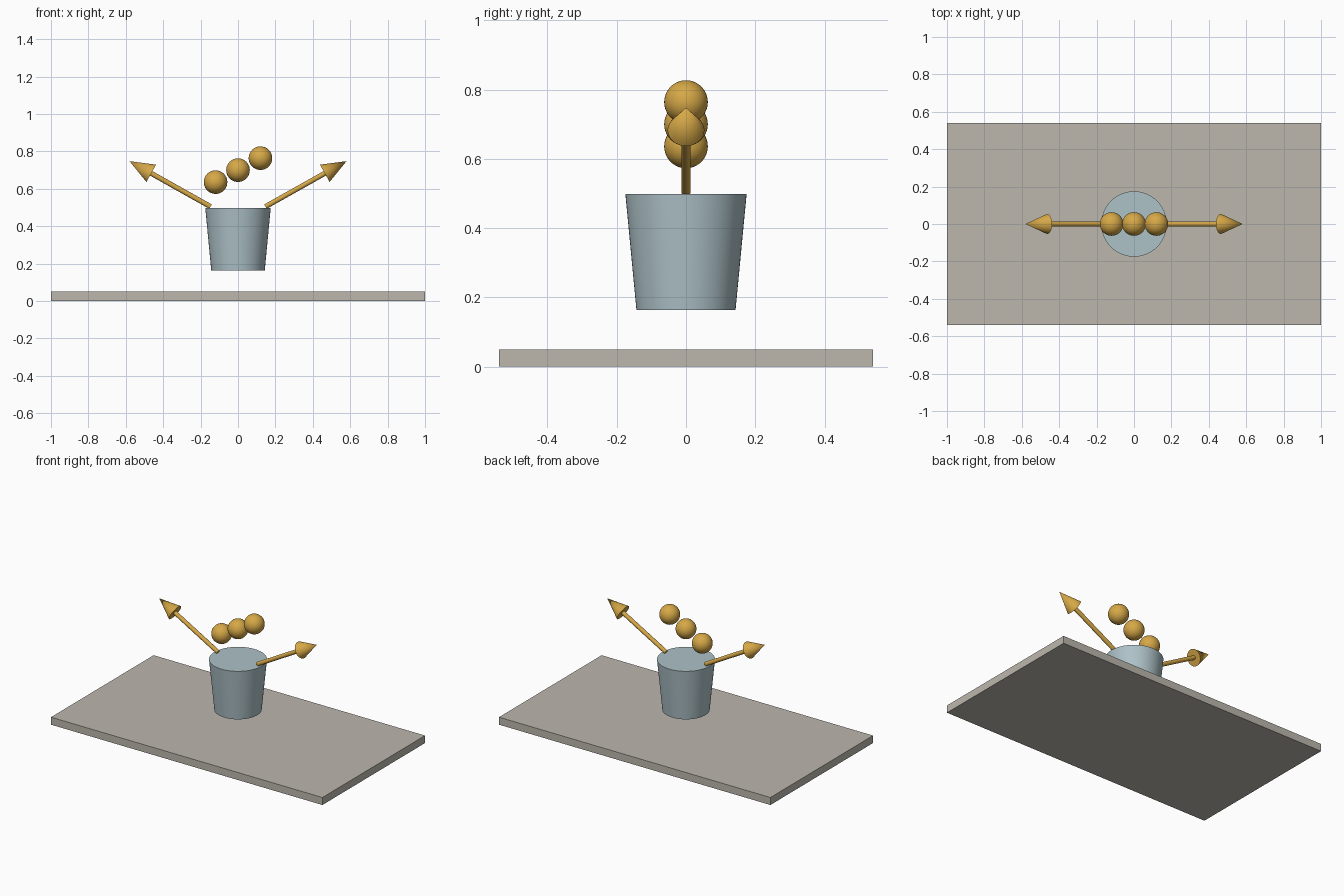
import bpy
import math
from mathutils import Vector

cube = bpy.data.objects.get("Cube")
if cube:
    bpy.data.objects.remove(cube, do_unlink=True)


def material(name, srgb):
    color = [((c + 0.055) / 1.055) ** 2.4 for c in srgb] + [1.0]
    mat = bpy.data.materials.new(name)
    mat.use_nodes = True
    mat.diffuse_color = color
    for node in mat.node_tree.nodes:
        if node.type == "BSDF_PRINCIPLED":
            node.inputs["Base Color"].default_value = color
    return mat


STONE = material("warm grey", (0.74, 0.72, 0.68))
PALE_BLUE = material("pale blue grey", (0.68, 0.76, 0.785))
GOLD = material("gold", (0.84, 0.66, 0.28))


def finish(name, mat, smooth=True):
    obj = bpy.context.object
    obj.name = name
    obj.data.materials.append(mat)
    if smooth:
        bpy.ops.object.shade_smooth_by_angle(angle=math.radians(35))
    return obj


def tapered(name, mat, start, end, r_start, r_end, sides=48):
    """Cone or cylinder running between two points."""
    start, end = Vector(start), Vector(end)
    axis = end - start
    bpy.ops.mesh.primitive_cone_add(
        vertices=sides, radius1=r_start, radius2=r_end, depth=axis.length,
        location=(start + end) / 2,
        rotation=axis.to_track_quat("Z", "Y").to_euler())
    return finish(name, mat)


# Base slab
bpy.ops.mesh.primitive_cube_add(size=1, location=(0, 0, 0.025))
slab = finish("base_slab", STONE, smooth=False)
slab.scale = (2, 1.08, 0.05)

# Floating tapered cup
tapered("cup", PALE_BLUE, (0, 0, 0.163), (0, 0, 0.498), 0.143, 0.175, 64)

# Rising row of balls
for i, label in enumerate(("right", "middle", "left")):
    bpy.ops.mesh.primitive_uv_sphere_add(
        segments=40, ring_count=20, radius=0.063,
        location=(0.12 * (i - 1), 0, 0.70 + 0.064 * (i - 1)))
    finish(label + "_ball", GOLD)

# Mirrored arrows pointing up and outwards
HEAD_LENGTH = 0.133
for side, label in ((1, "left"), (-1, "right")):
    root = Vector((side * 0.147, 0, 0.505))
    tip = Vector((side * 0.58, 0, 0.748))
    neck = tip - (tip - root).normalized() * HEAD_LENGTH
    tapered(label + "_arrow_shaft", GOLD, root, neck, 0.0135, 0.0135, 32)
    tapered(label + "_arrow_head", GOLD, neck, tip, 0.053, 0)
